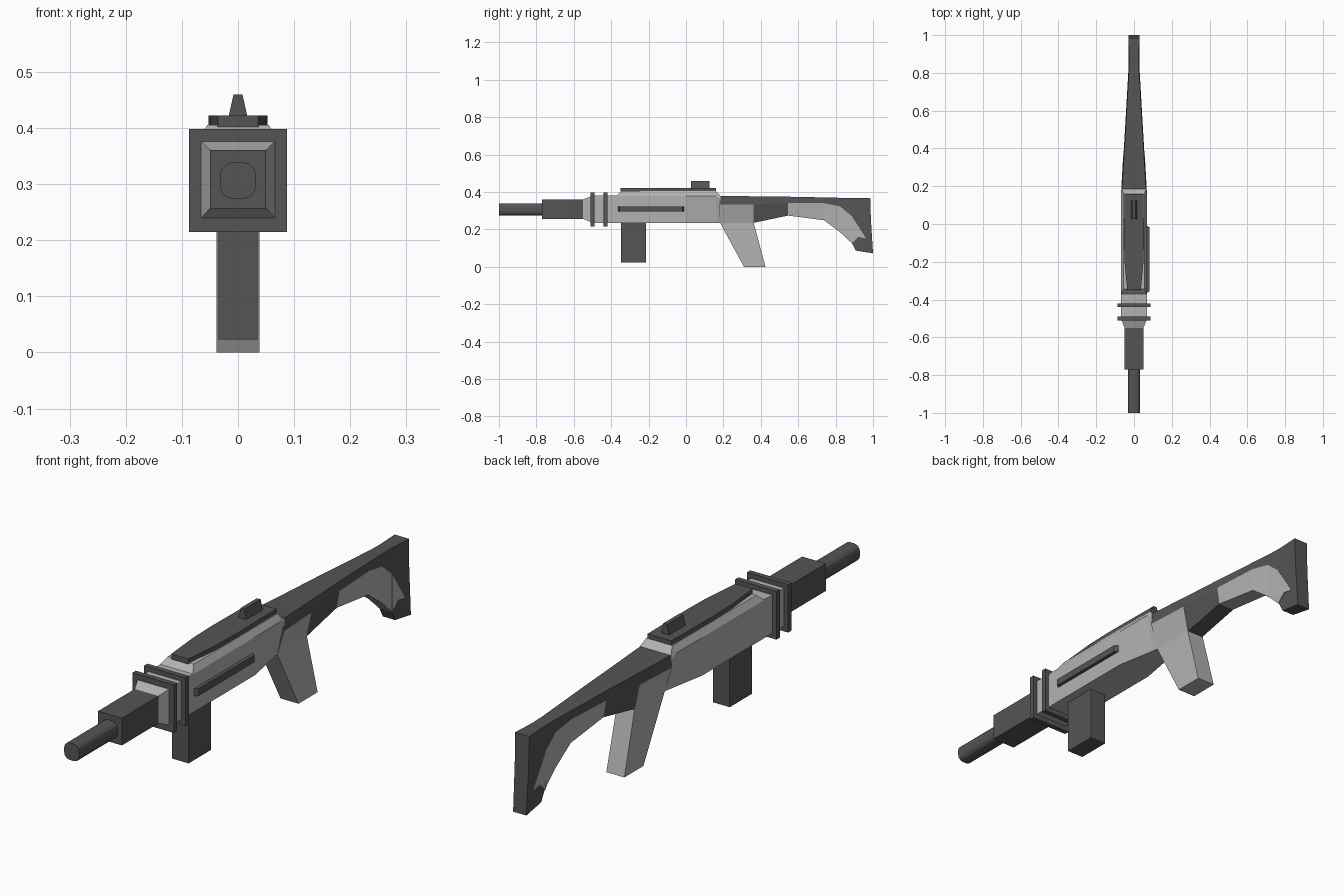
import bpy, bmesh

if "Cube" in bpy.data.objects:
    bpy.data.objects.remove(bpy.data.objects["Cube"])


def material(name, v):
    m = bpy.data.materials.new(name)
    m.diffuse_color = (v, v, v, 1)
    m.use_nodes = True
    m.node_tree.nodes["Principled BSDF"].inputs["Base Color"].default_value = m.diffuse_color
    return m


DARK = material("dark_grey", 0.09)
LIGHT = material("light_grey", 0.45)


def loft(name, rings, mat=DARK):
    """Skin equal-length rings of 3D points and cap both ends."""
    bm = bmesh.new()
    rows = [[bm.verts.new(p) for p in r] for r in rings]
    n = len(rows[0])
    for i, (a, b) in enumerate(zip(rows, rows[1:])):
        for k in range(n):
            bm.faces.new((a[k], a[(k + 1) % n], b[(k + 1) % n], b[k]))
    bm.faces.new(rows[0])
    bm.faces.new(rows[-1])
    bmesh.ops.recalc_face_normals(bm, faces=bm.faces)
    me = bpy.data.meshes.new(name)
    bm.to_mesh(me)
    bm.free()
    me.materials.append(mat)
    ob = bpy.data.objects.new(name, me)
    bpy.context.collection.objects.link(ob)
    return ob


def box(name, x, y, z, mat=DARK):
    return loft(name, [[(x[0], v, z[0]), (x[1], v, z[0]), (x[1], v, z[1]), (x[0], v, z[1])]
                       for v in y], mat)


def section(y, z0, zs, zt, wb, w, wt, lean=0):
    """Six-sided mirrored cross-section: bottom, shoulder and top half-widths."""
    half = [(wb, y + lean, z0), (w, y + lean * 0.25, zs), (wt, y, zt)]
    return half + [(-a, b, c) for a, b, c in reversed(half)]


# barrel with rounded-square section
barrel = box("barrel", (-.032, .032), (-1, -.76), (.274, .339))
bm = bmesh.new()
bm.from_mesh(barrel.data)
long_edges = [e for e in bm.edges if abs(e.verts[0].co.y - e.verts[1].co.y) > .1]
bmesh.ops.bevel(bm, geom=long_edges, offset=.023, segments=3, profile=.5, affect='EDGES')
bm.to_mesh(barrel.data)
bm.free()

# handguard, collars and magazine
box("handguard", (-.05, .05), (-.77, -.545), (.257, .361))
for i, y in enumerate((-.5, -.43)):
    box(f"collar_{i + 1}", (-.087, .087), (y - .01, y + .01), (.215, .398))
box("magazine", (-.035, .035), (-.347, -.213), (.023, .25))

# receiver
loft("receiver", [section(*s) for s in (
    (-.55, .257, .34, .361, .05, .05, .05),
    (-.50, .235, .36, .38, .07, .07, .07),
    (-.37, .235, .379, .381, .07, .07, .069),
    (-.345, .235, .38, .405, .07, .07, .055),
    (0, .235, .38, .405, .07, .07, .055),
    (.16, .235, .38, .405, .041, .069, .055),
    (.185, .235, .36, .38, .037, .067, .065))], LIGHT)

# top rail and sight
loft("top_rail", [[(-w, y, .402), (w, y, .402), (w, y, .422), (-w, y, .422)]
                  for y, w in ((-.35, .036), (-.2, .05), (-.08, .053), (.16, .05))])
loft("sight", [[(-.018, y, .415), (.018, y, .415), (.008, y, .46), (-.008, y, .46)]
               for y in (.027, .125)])

# side slide on the right
loft("side_slide", [[(.06, a, z), (.06, b, z), (.083, b - .015, z), (.083, a + .015, z)]
                    for z, a, b in ((.296, -.37, -.003), (.323, -.37, -.003))])

# grip, flaring into the body
loft("grip", [[(-a, y0, z), (a, y0, z), (b, y1, z), (-b, y1, z)]
              for z, y0, y1, a, b in ((0, .31, .425, .038, .038),
                                      (.235, .182, .362, .038, .037),
                                      (.334, .182, .362, .0675, .0575))], LIGHT)

# stock
stock = loft("stock", [section(*s) for s in (
    (.18, .235, .335, .38, .036, .066, .064),
    (.36, .235, .335, .377, .035, .056, .053),
    (.545, .274, .34, .375, .034, .045, .042),
    (.738, .249, .34, .371, .031, .034, .031),
    (.824, .185, .323, .369, .027, .029, .026),
    (.888, .125, .27, .368, .026, .028, .025),
    (.908, .087, .25, .368, .026, .028, .026),
    (.985, .072, .25, .368, .028, .029, .03, .015))])
stock.data.materials.append(LIGHT)
for p in stock.data.polygons:
    vs = [stock.data.vertices[v].co for v in p.vertices]
    if .56 < p.center.y < .885 and min(v.z for v in vs) < .26 and max(v.z for v in vs) < .345:
        p.material_index = 1

# pointed rear end of the pale stock panels
for s, side in ((1, "right"), (-1, "left")):
    loft(f"stock_panel_tip_{side}", [
        [(s * x, y, z) for y, z in ((.887, .126), (.887, .27), (.963, .152), (.92, .16))]
        for x in (.02, .0292)], LIGHT)
